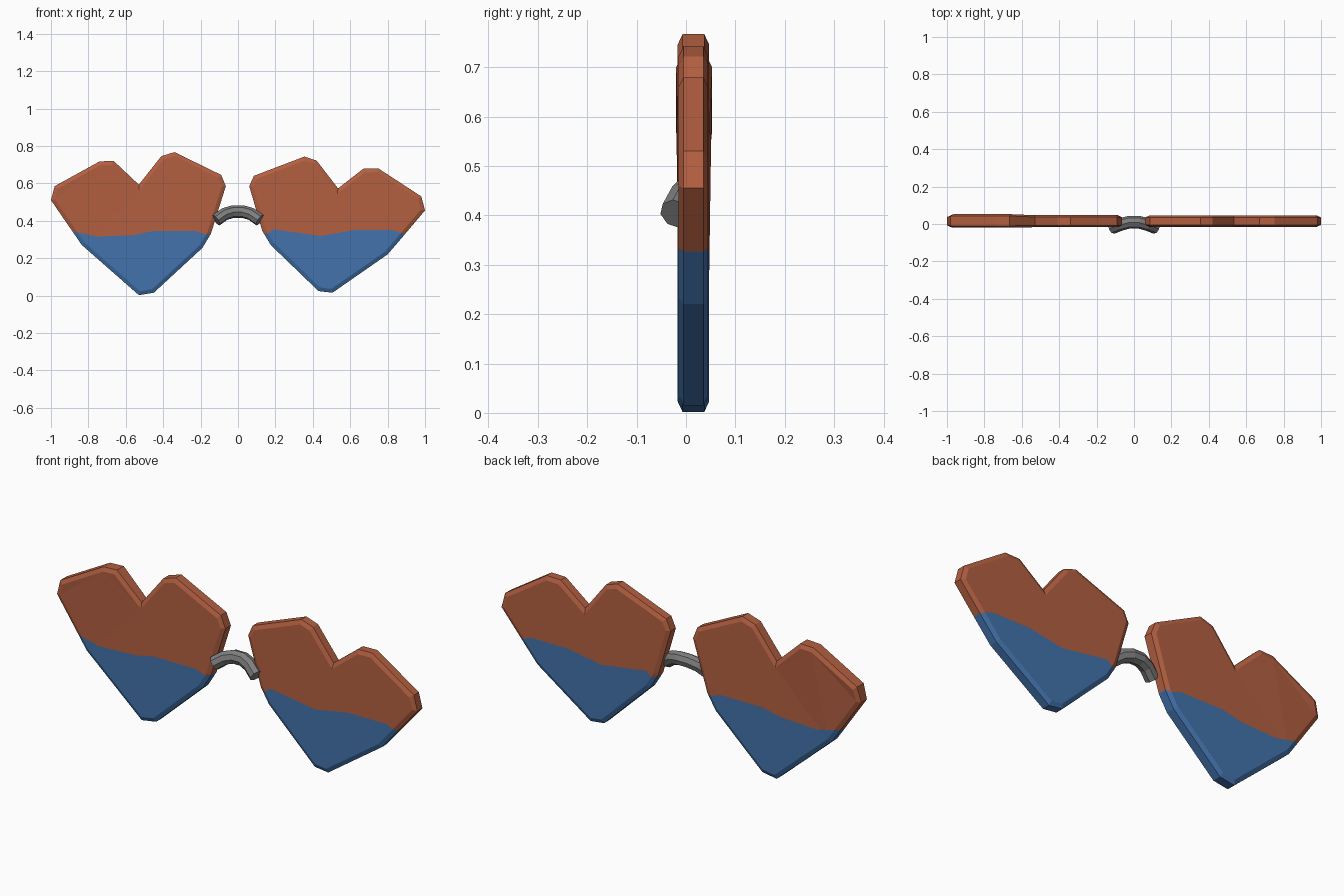
import bpy, bmesh
from mathutils import Vector

cube = bpy.data.objects.get("Cube")
if cube:
    bpy.data.objects.remove(cube, do_unlink=True)


def material(name, rgb):
    m = bpy.data.materials.new(name)
    m.use_nodes = True
    m.diffuse_color = (*rgb, 1)
    m.node_tree.nodes["Principled BSDF"].inputs["Base Color"].default_value = (*rgb, 1)
    return m


orange = material("burnt orange", (0.45, 0.115, 0.052))
blue = material("denim blue", (0.055, 0.17, 0.41))
grey = material("metal grey", (0.21, 0.21, 0.21))


def height_on(line, x):
    """Height of the colour border at x."""
    for (x0, z0), (x1, z1) in zip(line, line[1:]):
        if x <= x1:
            break
    return z0 + (z1 - z0) * (x - x0) / (x1 - x0)


def cut(bm, faces, point, normal):
    geom = set(faces)
    for f in faces:
        geom.update(f.edges, f.verts)
    bmesh.ops.bisect_plane(bm, geom=list(geom), dist=1e-6, plane_co=point, plane_no=normal)


def lens(name, outline, line, front, back, bulge_x):
    """Chamfered heart plate, coloured above and below a border line."""
    bm = bmesh.new()
    face = bm.faces.new([bm.verts.new((x, front, z)) for x, z in outline])
    ext = bmesh.ops.extrude_face_region(bm, geom=[face])
    moved = [v for v in ext["geom"] if isinstance(v, bmesh.types.BMVert)]
    bmesh.ops.translate(bm, verts=moved, vec=(0, back - front, 0))
    bmesh.ops.recalc_face_normals(bm, faces=bm.faces)
    caps = [f for f in bm.faces if len(f.verts) > 4]
    bmesh.ops.inset_individual(bm, faces=caps, thickness=0.02, depth=0.01,
                               use_even_offset=True)

    # The outer lobe is slightly thicker
    mid = (front + back) / 2
    for v in bm.verts:
        if v.co.x < bulge_x and v.co.z > 0.53:
            v.co.y += 0.006 if v.co.y > mid else -0.003
    bmesh.ops.triangulate(bm, faces=bm.faces)

    # Cut columns at the border points, then cut each column along the border
    for x, z in line[1:-1]:
        cut(bm, bm.faces[:], (x, 0, 0), (1, 0, 0))
    for (x0, z0), (x1, z1) in zip(line, line[1:]):
        column = [f for f in bm.faces if x0 < f.calc_center_median().x < x1]
        cut(bm, column, (x0, 0, z0), Vector((z0 - z1, 0, x1 - x0)).normalized())
    for f in bm.faces:
        c = f.calc_center_median()
        f.material_index = int(c.z < height_on(line, c.x))
    bmesh.ops.dissolve_limit(bm, angle_limit=0.004, verts=bm.verts, edges=bm.edges,
                             delimit={'MATERIAL'})

    mesh = bpy.data.meshes.new(name)
    bm.to_mesh(mesh)
    bm.free()
    mesh.materials.append(orange)
    mesh.materials.append(blue)
    bpy.context.collection.objects.link(bpy.data.objects.new(name, mesh))


# Heart shaped lenses
lens("right_lens",
     [(-1, .51), (-.98, .585), (-.74, .717), (-.665, .72), (-.53, .593), (-.41, .745),
      (-.34, .767), (-.09, .645), (-.065, .585), (-.145, .33), (-.19, .255),
      (-.45, .015), (-.53, .002), (-.835, .27)],
     [(-1.1, .34), (-.866, .34), (-.755, .315), (-.56, .323), (-.455, .345),
      (-.225, .345), (-.17, .325), (0, .38)],
     -.007, .037, -.6)
lens("left_lens",
     [(.06, .585), (.085, .64), (.355, .743), (.42, .722), (.535, .573), (.67, .678),
      (.75, .68), (.98, .53), (1, .455), (.89, .325), (.8, .22), (.505, .015),
      (.43, .024), (.175, .27), (.13, .345)],
     [(0, .36), (.16, .33), (.187, .355), (.44, .318), (.62, .35), (.83, .35), (1.1, .25)],
     -.005, .035, -9)

# Arched nose bridge
half = [(.117, -.02, .403), (.07, -.002, .436), (.025, .01, .449)]
path = half + [(-x, y, z) for x, y, z in reversed(half)]
curve = bpy.data.curves.new("nose_bridge", 'CURVE')
curve.dimensions = '3D'
curve.bevel_depth = 0.034
curve.bevel_resolution = 2
curve.use_fill_caps = True
spline = curve.splines.new('POLY')
spline.points.add(len(path) - 1)
for p, co in zip(spline.points, path):
    p.co = (*co, 1)
spline.use_smooth = False
curve.materials.append(grey)
bridge = bpy.data.objects.new("nose_bridge", curve)
bpy.context.collection.objects.link(bridge)
bpy.context.view_layer.objects.active = bridge
bridge.select_set(True)
bpy.ops.object.convert(target='MESH')
